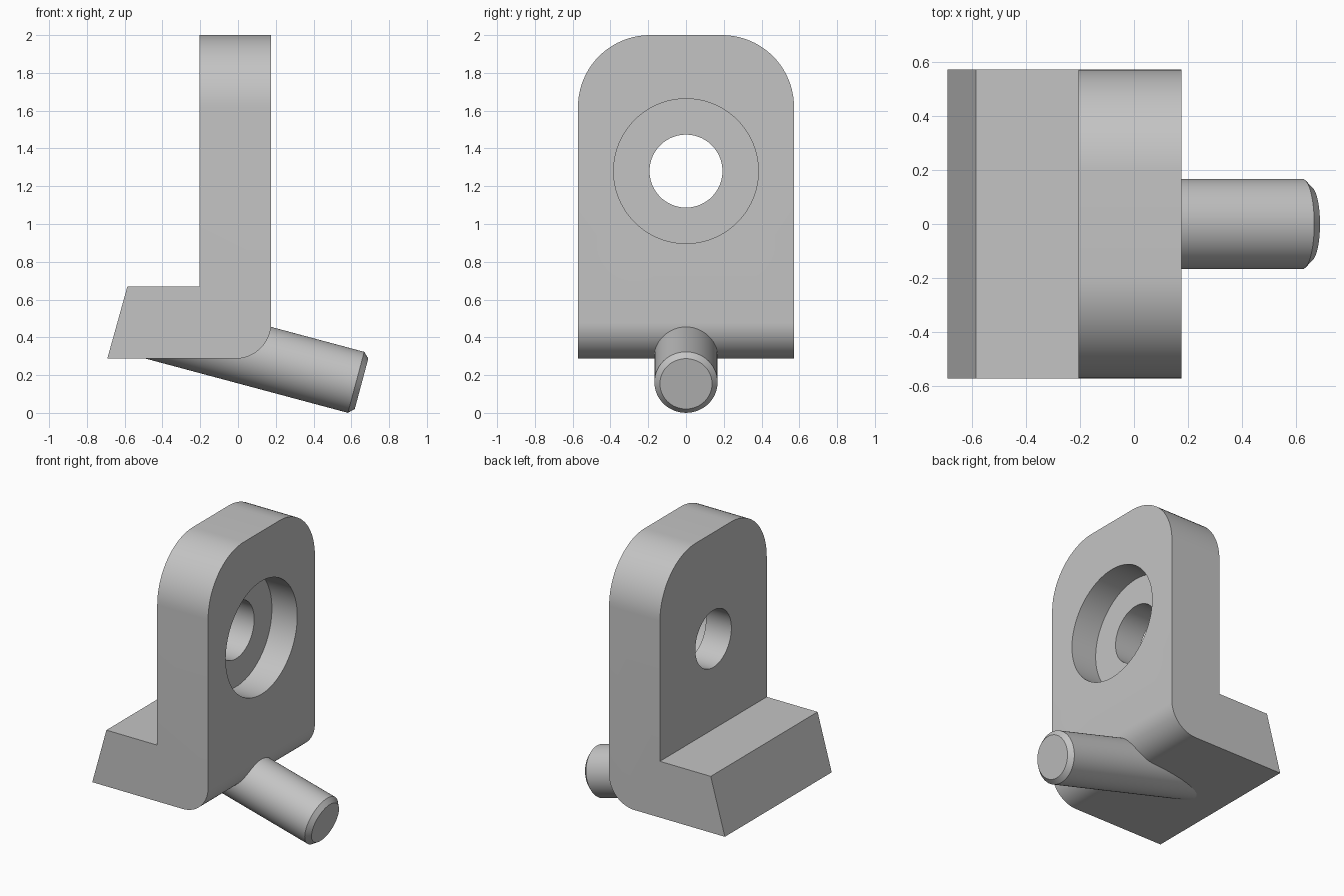
import bpy, bmesh, math
from mathutils import Matrix, Vector

if "Cube" in bpy.data.objects:
    bpy.data.objects.remove(bpy.data.objects["Cube"], do_unlink=True)

GREY = (0.55, 0.55, 0.55, 1)
grey = bpy.data.materials.new("plain grey")
grey.use_nodes = True
grey.diffuse_color = GREY
grey.node_tree.nodes["Principled BSDF"].inputs["Base Color"].default_value = GREY

HALF_WIDTH = 0.572
BACK, FACE = -0.205, 0.176
BASE, TOP = 0.287, 2.0
HOLE_Z = 1.28


def add_object(name, bm):
    bmesh.ops.recalc_face_normals(bm, faces=bm.faces)
    mesh = bpy.data.meshes.new(name)
    bm.to_mesh(mesh)
    bm.free()
    mesh.materials.append(grey)
    obj = bpy.data.objects.new(name, mesh)
    bpy.context.collection.objects.link(obj)
    return obj


def smooth(obj):
    bpy.ops.object.select_all(action="DESELECT")
    obj.select_set(True)
    bpy.context.view_layer.objects.active = obj
    bpy.ops.object.shade_smooth_by_angle(angle=math.radians(25))


def cylinder(bm, radius, start, end, end_radius=None):
    """Capped cylinder or cone between two points."""
    axis = end - start
    turn = axis.to_track_quat("Z", "Y").to_matrix().to_4x4()
    place = Matrix.Translation((start + end) / 2) @ turn
    bmesh.ops.create_cone(bm, cap_ends=True, segments=96, radius1=radius,
                          radius2=radius if end_radius is None else end_radius,
                          depth=axis.length, matrix=place)


def round_edges(bm, test, radius):
    edges = [e for e in bm.edges if all(test(v.co) for v in e.verts)]
    bmesh.ops.bevel(bm, geom=edges, offset=radius, segments=20,
                    profile=0.5, affect="EDGES")


# Bracket: L-shaped side profile swept across the width
profile = [(-0.692, BASE), (FACE, BASE), (FACE, TOP), (BACK, TOP),
           (BACK, 0.668), (-0.586, 0.668)]
bm = bmesh.new()
outline = bm.faces.new([bm.verts.new((x, -HALF_WIDTH, z)) for x, z in profile])
swept = bmesh.ops.extrude_face_region(bm, geom=[outline])["geom"]
bmesh.ops.translate(bm, vec=(0, 2 * HALF_WIDTH, 0),
                    verts=[g for g in swept if isinstance(g, bmesh.types.BMVert)])
bmesh.ops.recalc_face_normals(bm, faces=bm.faces)

# Rounded shoulders and rounded lower edge
for side in (-1, 1):
    round_edges(bm, lambda c: c.z > TOP - 0.01 and c.y * side > HALF_WIDTH - 0.01, 0.381)
round_edges(bm, lambda c: c.x > FACE - 0.01 and c.z < BASE + 0.01, 0.19)
bracket = add_object("bracket", bm)

# Through hole and counterbore
for name, radius, x0, x1 in (("hole_cutter", 0.193, BACK - 0.1, FACE + 0.1),
                             ("counterbore_cutter", 0.383, FACE - 0.19, FACE + 0.1)):
    bm = bmesh.new()
    cylinder(bm, radius, Vector((x0, 0, HOLE_Z)), Vector((x1, 0, HOLE_Z)))
    cutter = add_object(name, bm)
    cutter.hide_render = True
    cut = bracket.modifiers.new(name, "BOOLEAN")
    cut.operation = "DIFFERENCE"
    cut.solver = "EXACT"
    cut.object = cutter
    bpy.context.view_layer.objects.active = bracket
    bpy.ops.object.modifier_apply(modifier=name)
    bpy.data.objects.remove(cutter, do_unlink=True)
smooth(bracket)

# Slanted pin with a chamfered tip, rooted inside the foot
tilt = math.radians(15)
along = Vector((math.cos(tilt), 0, -math.sin(tilt)))
tip = Vector((0.654, 0, 0.154))
shoulder = tip - along * 0.03
bm = bmesh.new()
cylinder(bm, 0.167, tip - along * 1.15, shoulder)
cylinder(bm, 0.167, shoulder, tip, 0.138)
bmesh.ops.remove_doubles(bm, verts=bm.verts, dist=0.0005)
middle = [f for f in bm.faces if len(f.verts) > 4
          and (f.calc_center_median() - shoulder).length < 0.005]
bmesh.ops.delete(bm, geom=middle, context="FACES_ONLY")
smooth(add_object("pin", bm))
